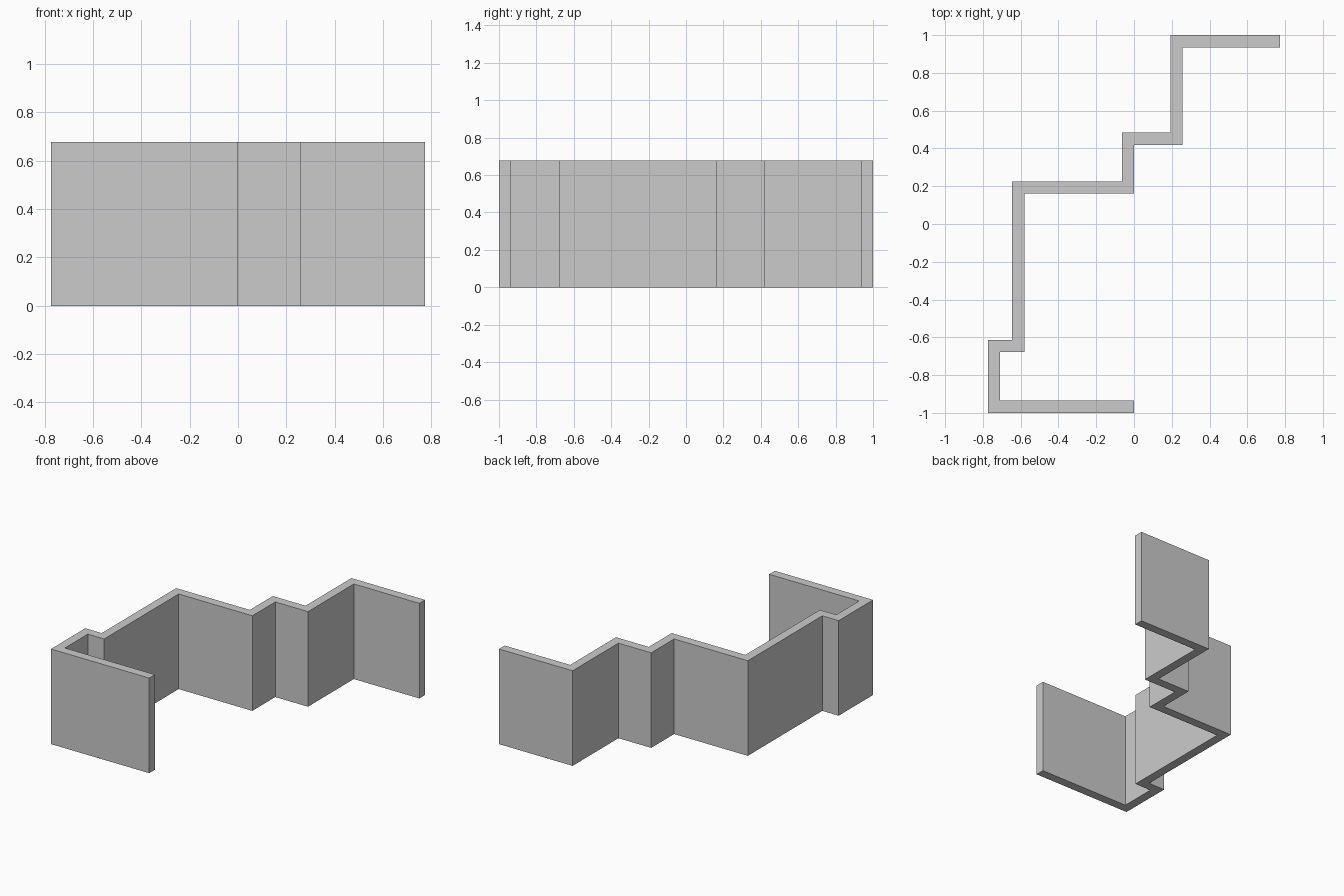
import bpy, bmesh
from mathutils import Vector

if "Cube" in bpy.data.objects:
    bpy.data.objects.remove(bpy.data.objects["Cube"])

U = 2 / 31           # wall thickness, also the plan module
HEIGHT = 10.5 * U

# Wall centreline in plan, in modules
PATH = [(12, 15), (3.5, 15), (3.5, 7), (-0.5, 7), (-0.5, 3), (-9.5, 3),
        (-9.5, -10), (-11.5, -10), (-11.5, -15), (0, -15)]

grey = bpy.data.materials.new("light_grey")
grey.diffuse_color = (0.6, 0.6, 0.6, 1)
grey.use_nodes = True
grey.node_tree.nodes["Principled BSDF"].inputs["Base Color"].default_value = grey.diffuse_color


def offset(path, d):
    """Shift a right-angled path sideways with mitred corners."""
    pts = [Vector(p) for p in path]
    dirs = [(b - a).normalized() for a, b in zip(pts, pts[1:])]
    norms = [Vector((-v.y, v.x)) for v in dirs]
    out = [pts[0] + norms[0] * d]
    out += [p + (a + b) * d for p, a, b in zip(pts[1:-1], norms, norms[1:])]
    return out + [pts[-1] + norms[-1] * d]


# Stepped wall: plan outline extruded upward
outline = offset(PATH, 0.5) + offset(PATH, -0.5)[::-1]
bm = bmesh.new()
base = bm.faces.new([bm.verts.new((p.x * U, p.y * U, 0)) for p in outline])
ext = bmesh.ops.extrude_face_region(bm, geom=[base], use_keep_orig=True)
top = [v for v in ext["geom"] if isinstance(v, bmesh.types.BMVert)]
bmesh.ops.translate(bm, verts=top, vec=(0, 0, HEIGHT))
bmesh.ops.recalc_face_normals(bm, faces=bm.faces[:])

mesh = bpy.data.meshes.new("stepped_wall")
bm.to_mesh(mesh)
bm.free()
mesh.materials.append(grey)
wall = bpy.data.objects.new("stepped_wall", mesh)
bpy.context.collection.objects.link(wall)
